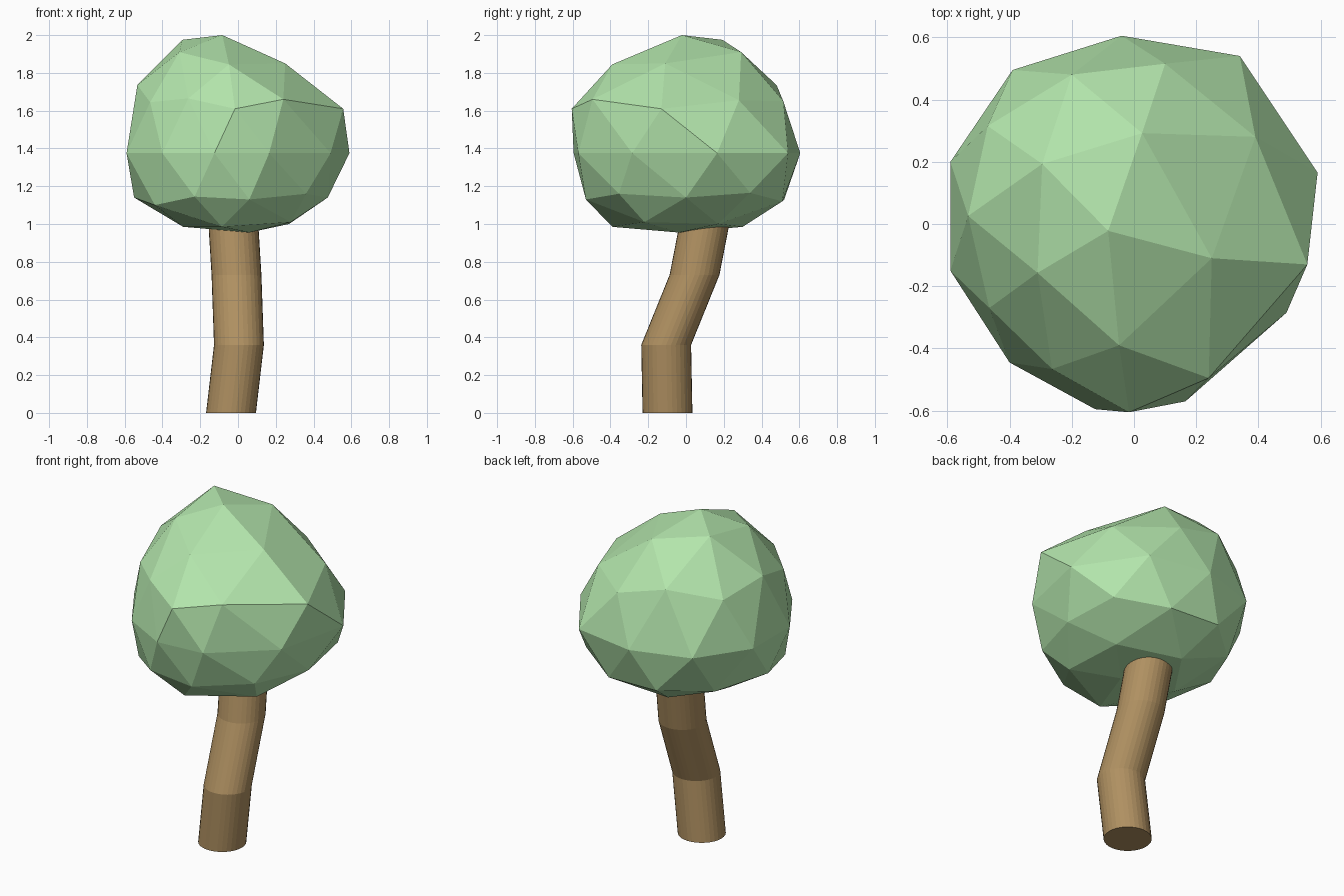
import bpy, bmesh, math


def finish(bm, name, color):
    bmesh.ops.recalc_face_normals(bm, faces=bm.faces)
    mesh = bpy.data.meshes.new(name)
    bm.to_mesh(mesh)
    bm.free()
    mat = bpy.data.materials.new(name)
    mat.diffuse_color = color
    mesh.materials.append(mat)
    obj = bpy.data.objects.new(name, mesh)
    bpy.context.collection.objects.link(obj)
    return obj


# Trunk: level rings stacked along a crooked path
SIDES, RADIUS = 32, 0.132
path = [(-0.037, -0.098, 0), (0.005, -0.105, 0.36), (-0.008, 0.045, 0.73), (-0.03, 0.115, 1.09)]
bm = bmesh.new()
rings = []
for x, y, z in path:
    rings.append([bm.verts.new((x + RADIUS * math.cos(a), y + RADIUS * math.sin(a), z))
                  for a in (2 * math.pi * i / SIDES for i in range(SIDES))])
for low, high in zip(rings, rings[1:]):
    for i in range(SIDES):
        j = (i + 1) % SIDES
        bm.faces.new((low[i], low[j], high[j], high[i]))
bm.faces.new(rings[0][::-1])
bm.faces.new(rings[-1])
finish(bm, "trunk", (0.43, 0.28, 0.12, 1))

# Foliage: icosphere pulled into an uneven shape, ring by ring
# (each ring: heights, then x, y going round from the +x side)
layers = [
    ([2.0], [(-0.083, -0.022)]),
    ([1.85, 1.91, 1.975, 1.91, 1.845],
     [(0.25, -0.11), (0.026, 0.292), (-0.295, 0.193), (-0.31, -0.157), (-0.048, -0.39)]),
    ([1.655, 1.735, 1.735, 1.665, 1.66],
     [(0.39, 0.28), (-0.20, 0.48), (-0.533, 0.026), (-0.263, -0.466), (0.24, -0.495)]),
    ([1.61, 1.65, 1.68, 1.645, 1.61],
     [(0.557, -0.13), (0.10, 0.515), (-0.47, 0.315), (-0.465, -0.27), (-0.016, -0.605)]),
    ([1.375] * 10,
     [(0.59, 0.165), (0.34, 0.54), (-0.04, 0.605), (-0.39, 0.495), (-0.59, 0.20),
      (-0.59, -0.15), (-0.40, -0.445), (-0.125, -0.595), (0.165, -0.57), (0.49, -0.285)]),
    ([1.165, 1.13, 1.14, 1.145, 1.16],
     [(0.43, 0.34), (-0.165, 0.52), (-0.55, 0.0), (-0.23, -0.51), (0.36, -0.355)]),
    ([1.14, 1.12, 1.11, 1.10, 1.13],
     [(0.475, 0.0), (0.16, 0.51), (-0.41, 0.31), (-0.44, -0.32), (0.06, -0.53)]),
    ([1.0, 0.985, 0.985, 0.985, 1.01],
     [(0.27, 0.17), (-0.09, 0.30), (-0.29, 0.0), (-0.085, -0.39), (0.28, -0.22)]),
    ([0.955], [(0.06, -0.04)]),
]
bm = bmesh.new()
bmesh.ops.create_icosphere(bm, subdivisions=2, radius=1)


def ring_order(v):
    angle = round(math.degrees(math.atan2(v.co.y, v.co.x))) % 360
    return (-round(v.co.z, 2), angle)


ordered = iter(sorted(bm.verts, key=ring_order))
for heights, points in layers:
    for z, (x, y) in zip(heights, points):
        next(ordered).co = (x, y, z)
finish(bm, "foliage", (0.46, 0.80, 0.42, 1))
